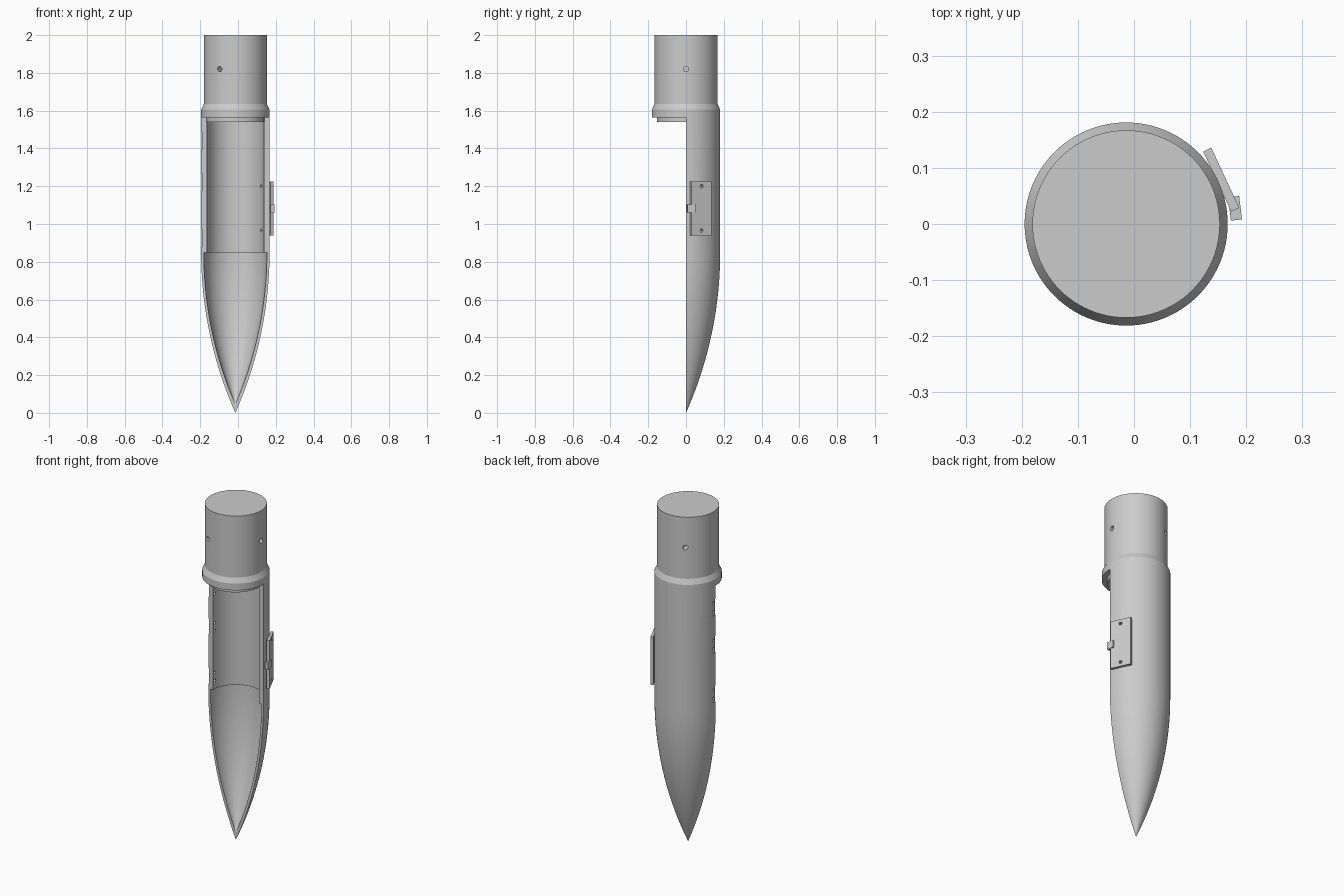
import bpy, bmesh, math
from mathutils import Matrix, Vector

cube = bpy.data.objects.get("Cube")
if cube:
    bpy.data.objects.remove(cube, do_unlink=True)

AXIS_X = -0.014
R, SHOULDER_R, BORE_R, NOSE_TOP = 0.181, 0.167, 0.151, 0.85

grey = bpy.data.materials.new("light grey plastic")
grey.use_nodes = True
GREY = (0.6, 0.6, 0.6, 1)
grey.diffuse_color = GREY
grey.node_tree.nodes["Principled BSDF"].inputs["Base Color"].default_value = GREY


def add_object(name, bm):
    mesh = bpy.data.meshes.new(name)
    bmesh.ops.recalc_face_normals(bm, faces=bm.faces)
    bm.to_mesh(mesh)
    bm.free()
    mesh.materials.append(grey)
    obj = bpy.data.objects.new(name, mesh)
    bpy.context.collection.objects.link(obj)
    obj.location.x = AXIS_X
    return obj


def revolve(name, profile, sweep, steps):
    """Turn a closed (radius, z) outline about z into a solid."""
    bm = bmesh.new()
    full = sweep > 6
    rings = []
    for i in range(steps if full else steps + 1):
        a = sweep * i / steps
        rings.append([bm.verts.new((r * math.cos(a), r * math.sin(a), z))
                      for r, z in profile])
    n = len(profile)
    for i in range(steps):
        a, b = rings[i], rings[(i + 1) % len(rings)]
        for j in range(n):
            k = (j + 1) % n
            if profile[j][0] or profile[k][0]:
                bm.faces.new((a[j], b[j], b[k], a[k]))
    if not full:
        bm.faces.new(rings[0])
        bm.faces.new(rings[-1])
    bmesh.ops.remove_doubles(bm, verts=bm.verts, dist=1e-5)
    return add_object(name, bm)


def box(name, center, size, turn=0):
    bm = bmesh.new()
    bmesh.ops.create_cube(bm, size=1, matrix=Matrix.Translation(center)
                          @ Matrix.Rotation(turn, 4, 'Z') @ Matrix.Diagonal((*size, 1)))
    return add_object(name, bm)


def drill(angle, z, radius, near, far):
    """Radial cylinder used as a hole cutter."""
    direction = Vector((math.cos(angle), math.sin(angle), 0))
    center = direction * (near + far) / 2 + Vector((0, 0, z))
    bm = bmesh.new()
    bmesh.ops.create_cone(bm, cap_ends=True, segments=20, radius1=radius, radius2=radius,
                          depth=far - near, matrix=Matrix.Translation(center)
                          @ direction.to_track_quat('Z', 'Y').to_matrix().to_4x4())
    return add_object("hole_cutter", bm)


def cut(obj, cutters):
    for c in cutters:
        mod = obj.modifiers.new("cut", 'BOOLEAN')
        mod.operation, mod.solver, mod.object = 'DIFFERENCE', 'EXACT', c
    bpy.context.view_layer.update()
    mesh = bpy.data.meshes.new_from_object(
        obj.evaluated_get(bpy.context.evaluated_depsgraph_get()))
    obj.modifiers.clear()
    obj.data = mesh
    for c in cutters:
        bpy.data.objects.remove(c, do_unlink=True)


def ogive(radius, tip, steps=24):
    """Tangent arc from the tip up to the straight tube."""
    length = NOSE_TOP - tip
    rho = (radius ** 2 + length ** 2) / (2 * radius)
    pts = [(0, tip)]
    for i in range(1, steps + 1):
        d = length * (1 - i / steps)
        pts.append((math.sqrt(rho ** 2 - d ** 2) - rho + radius, NOSE_TOP - d))
    return pts


# Half shell: pointed nose, straight wall and thicker inner tube
outline = ogive(R, 0) + [(R, 1.57), (BORE_R, 1.57), (BORE_R, NOSE_TOP)]
outline += list(reversed(ogive(SHOULDER_R, 0.045)))
shell = revolve("half_shell", outline, math.pi, 48)

# Hinge recesses with screw pairs on one edge, plate screws on the other
cutters = []
for z in (1.44, 1.22, 0.925):
    cutters.append(box("recess_cutter", (-0.19, 0.011, z), (0.026, 0.042, 0.095)))
    for dz in (-0.024, 0.024):
        cutters.append(drill(math.pi - 0.095, z + dz, 0.008, 0.12, 0.22))
plate_turn = math.radians(25)
screw_heights = (0.965, 1.2)
cutters += [drill(plate_turn, z, 0.008, 0.12, 0.22) for z in screw_heights]
cut(shell, cutters)

# Shoulder with chamfered collar and locating plug
shoulder = revolve("shoulder", [(0, 1.54), (0.153, 1.54), (0.153, 1.565), (R, 1.565),
                                (R, 1.605), (SHOULDER_R, 1.635), (SHOULDER_R, 2), (0, 2)],
                   math.tau, 96)
cut(shoulder, [drill(math.tau * i / 3, 1.82, 0.014, 0.12, 0.2) for i in range(3)])

# Latch cover plate and its catch
out = Vector((math.cos(plate_turn), math.sin(plate_turn), 0))
plate = box("latch_plate", out * 0.187 + Vector((0, 0, 1.082)), (0.016, 0.118, 0.285), plate_turn)
cut(plate, [drill(plate_turn, z, 0.009, 0.15, 0.22) for z in screw_heights])
catch = box("latch_catch", (0.194, 0.028, 1.083), (0.02, 0.042, 0.042), math.radians(7))

for obj in (shell, shoulder, plate, catch):
    bpy.ops.object.select_all(action='DESELECT')
    obj.select_set(True)
    bpy.context.view_layer.objects.active = obj
    bpy.ops.object.shade_smooth_by_angle(angle=math.radians(22))
